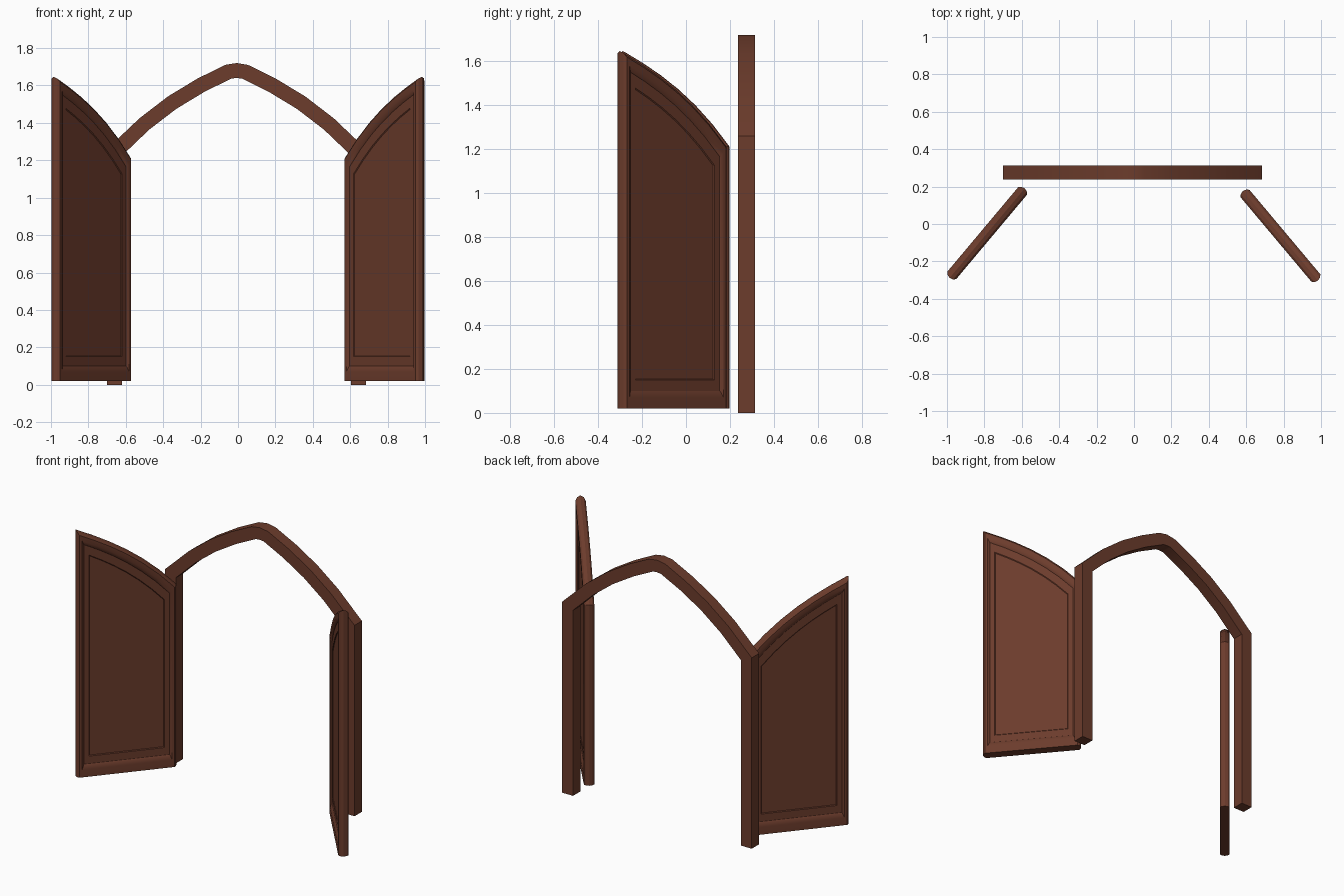
import bpy, bmesh, math

if "Cube" in bpy.data.objects:
    bpy.data.objects.remove(bpy.data.objects["Cube"])

wood = bpy.data.materials.new("brown_wood")
wood.diffuse_color = (0.15, 0.045, 0.025, 1)
wood.use_nodes = True
wood.node_tree.nodes["Principled BSDF"].inputs["Base Color"].default_value = wood.diffuse_color


def arch(u):
    """Rise of the pointed arch at distance u from the springing."""
    return 1.1 * u - 0.9 * u**2 + 0.4 * u**3


def slope(u):
    return 1.1 - 1.8 * u + 1.2 * u**2


def loft(name, loops):
    """Skin closed vertex loops one after another and cap both ends."""
    bm = bmesh.new()
    rings = [[bm.verts.new(p) for p in loop] for loop in loops]
    n = len(rings[0])
    for a, b in zip(rings, rings[1:]):
        for i in range(n):
            j = (i + 1) % n
            bm.faces.new((a[i], a[j], b[j], b[i]))
    bm.faces.new(rings[0])
    bm.faces.new(rings[-1])
    bmesh.ops.recalc_face_normals(bm, faces=bm.faces)
    mesh = bpy.data.meshes.new(name)
    bm.to_mesh(mesh)
    bm.free()
    obj = bpy.data.objects.new(name, mesh)
    bpy.context.collection.objects.link(obj)
    mesh.materials.append(wood)
    bpy.ops.object.select_all(action='DESELECT')
    bpy.context.view_layer.objects.active = obj
    obj.select_set(True)
    bpy.ops.object.shade_smooth_by_angle(angle=math.radians(25))
    return obj


# Arched frame: inner and outer outline of one half, then mirrored
HALF, BAR, CX = 0.6125, 0.08, -0.0075
half = [((-HALF, 0), (-HALF - BAR, 0)), ((-HALF, 1.225), (-HALF - BAR, 1.26))]
for u in (0.145, 0.29, 0.44, 0.585):
    m = slope(u)
    k = BAR / math.hypot(1, m)
    x, z = u - HALF, 1.222 + arch(u)
    half.append(((x, z), (x - k * m, z + k)))
apex = [((0, 1.64), (0, 1.72))]
mirrored = [((-i[0], i[1]), (-o[0], o[1])) for i, o in reversed(half)]
Y0, Y1 = 0.237, 0.314
loft("arched_frame", [
    [(CX + i[0], Y0, i[1]), (CX + o[0], Y0, o[1]), (CX + o[0], Y1, o[1]), (CX + i[0], Y1, i[1])]
    for i, o in half + apex + mirrored])

# Doors: rings of (side inset, bottom inset, top inset, depth from mid-plane)
W, BASE, SPRING = 0.625, 0.02, 1.213
RINGS = [(0.082, 0.135, 0.125, 0.016), (0.078, 0.13, 0.12, 0.020),
         (0.047, 0.08, 0.068, 0.020), (0.044, 0.075, 0.064, 0.024),
         (0.034, 0.05, 0.046, 0.031), (0.018, 0, 0.018, 0.031),
         (0.006, 0, 0.006, 0.020)]
PROFILE = RINGS + [(0, 0, 0, 0)] + [(s, b, t, -d) for s, b, t, d in reversed(RINGS)]
ANGLE = math.radians(50)


def outline(side, bottom, top):
    pts = [(side, BASE + bottom), (W - side, BASE + bottom)]
    steps = 6
    for i in range(steps + 1):
        u = W - side - (W - 2 * side) * i / steps
        pts.append((u, SPRING + arch(u) - top * math.hypot(1, slope(u))))
    return pts


def door(name, sign, cx, cy):
    c, s = math.cos(ANGLE), math.sin(ANGLE)
    loops = []
    for side, bottom, top, d in PROFILE:
        loops.append([(cx + sign * ((u - W / 2) * c + d * s),
                       cy - (u - W / 2) * s + d * c, z)
                      for u, z in outline(side, bottom, top)])
    loft(name, loops)


door("left_door", -1, -0.785, -0.049)
door("right_door", 1, 0.783, -0.063)
